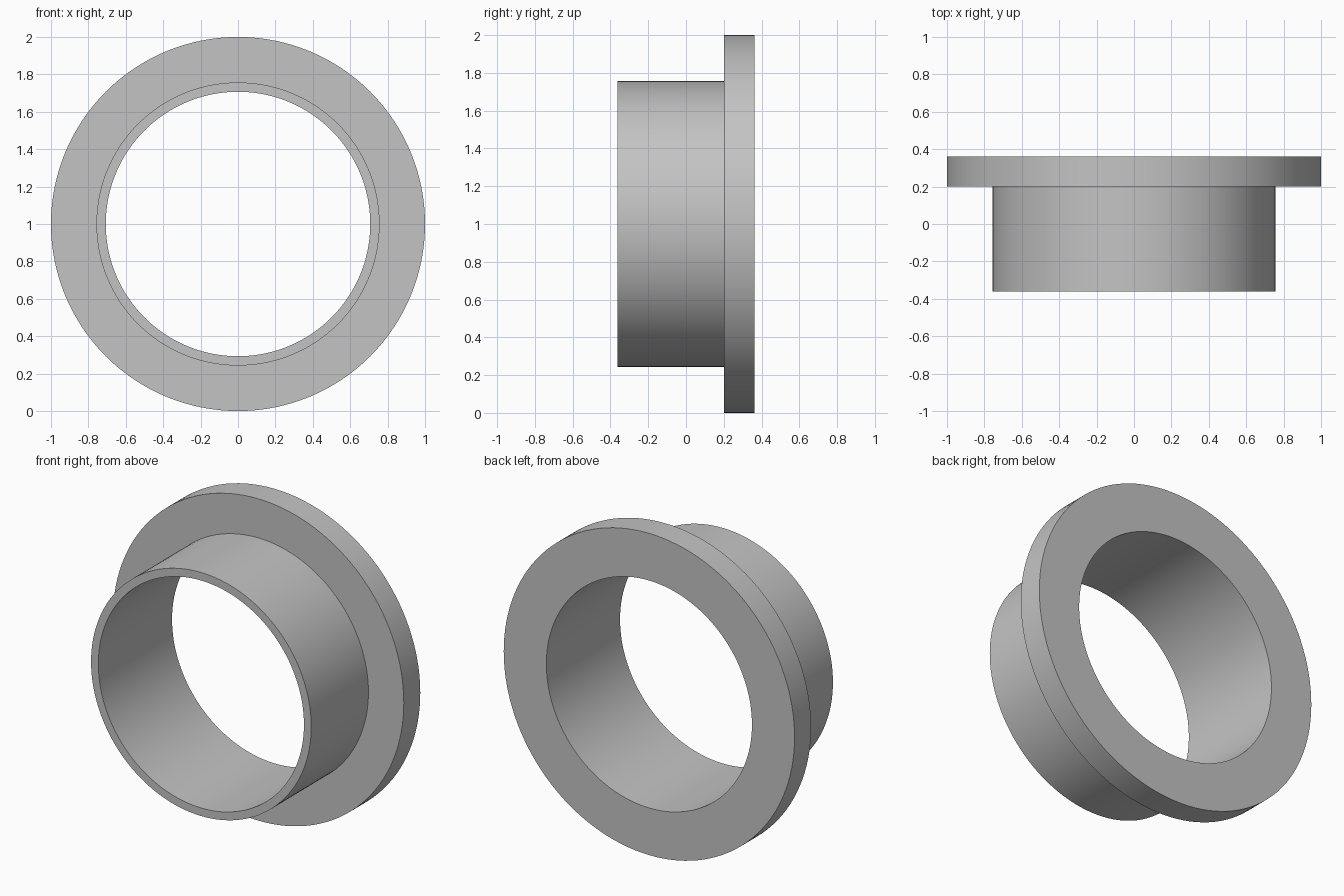
import bpy
import math

cube = bpy.data.objects.get("Cube")
if cube:
    bpy.data.objects.remove(cube, do_unlink=True)

SEGMENTS = 128
BORE, SLEEVE, RIM = 0.707, 0.757, 1.0
FRONT, STEP, BACK = -0.362, 0.2, 0.362

# Plain grey finish
grey = bpy.data.materials.new("plain grey")
grey.use_nodes = True
colour = (0.55, 0.55, 0.55, 1)
grey.diffuse_color = colour
grey.node_tree.nodes["Principled BSDF"].inputs["Base Color"].default_value = colour

# Closed cross-section (radius, depth) of sleeve and flange, swept around the bore axis
profile = [(BORE, FRONT), (SLEEVE, FRONT), (SLEEVE, STEP),
           (RIM, STEP), (RIM, BACK), (BORE, BACK)]
count = len(profile)
verts, faces = [], []
for i in range(SEGMENTS):
    a = math.tau * i / SEGMENTS
    verts += [(r * math.cos(a), y, 1 + r * math.sin(a)) for r, y in profile]
    here, there = i * count, (i + 1) % SEGMENTS * count
    for j in range(count):
        k = (j + 1) % count
        faces.append((here + j, here + k, there + k, there + j))

# Flanged sleeve
mesh = bpy.data.meshes.new("flanged_sleeve")
mesh.from_pydata(verts, [], faces)
mesh.materials.append(grey)
sleeve = bpy.data.objects.new("flanged_sleeve", mesh)
bpy.context.collection.objects.link(sleeve)

# Smooth round walls with crisp rims
bpy.context.view_layer.objects.active = sleeve
sleeve.select_set(True)
bpy.ops.object.mode_set(mode="EDIT")
bpy.ops.mesh.select_all(action="SELECT")
bpy.ops.mesh.normals_make_consistent(inside=False)
bpy.ops.object.mode_set(mode="OBJECT")
bpy.ops.object.shade_smooth_by_angle(angle=math.radians(30))
